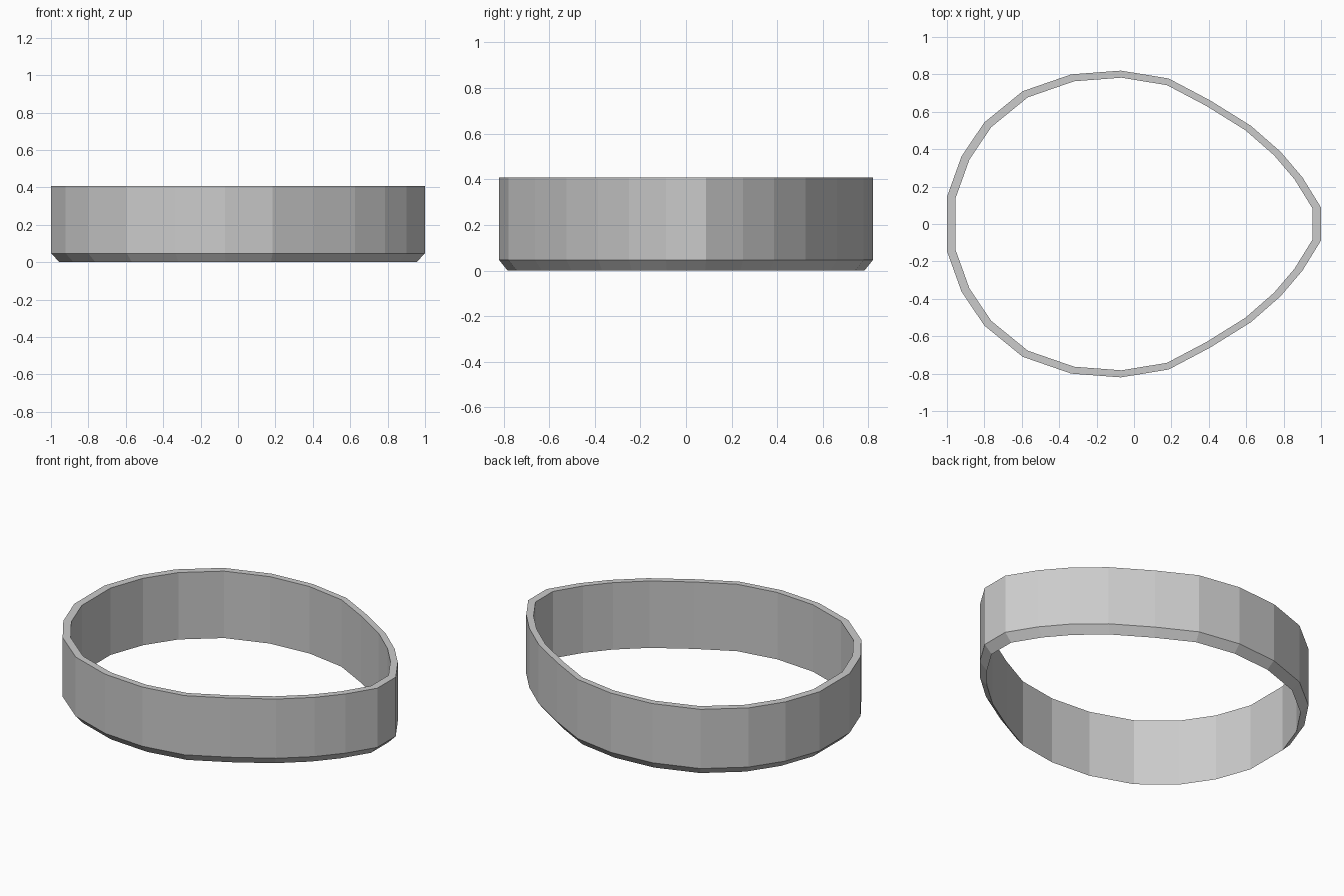
import bpy, bmesh

if "Cube" in bpy.data.objects:
    bpy.data.objects.remove(bpy.data.objects["Cube"])

# Half outline of the egg-shaped band (outer edge), mirrored across y = 0
half = [(1.0, 0.088), (0.90, 0.25), (0.785, 0.385), (0.625, 0.525),
        (0.405, 0.662), (0.185, 0.778), (-0.07, 0.82), (-0.335, 0.80),
        (-0.595, 0.71), (-0.80, 0.543), (-0.922, 0.362), (-1.0, 0.145)]
outline = half + [(x, -y) for x, y in reversed(half)]

# Wall cross-section as (outline scale, height): knife edge, chamfer, outer wall, rim
inner = 0.954
section = [(inner, 0.0), (1.0, 0.047), (1.0, 0.407), (inner, 0.407)]

bm = bmesh.new()
rings = [[bm.verts.new((x * s, y * s, z)) for x, y in outline] for s, z in section]
n = len(outline)
for k, ring in enumerate(rings):
    above = rings[(k + 1) % len(rings)]
    for i in range(n):
        j = (i + 1) % n
        bm.faces.new((ring[i], ring[j], above[j], above[i]))
bmesh.ops.recalc_face_normals(bm, faces=bm.faces)

# Egg-shaped ring band
mesh = bpy.data.meshes.new("ring_band")
bm.to_mesh(mesh)
bm.free()
bpy.context.collection.objects.link(bpy.data.objects.new("ring_band", mesh))
